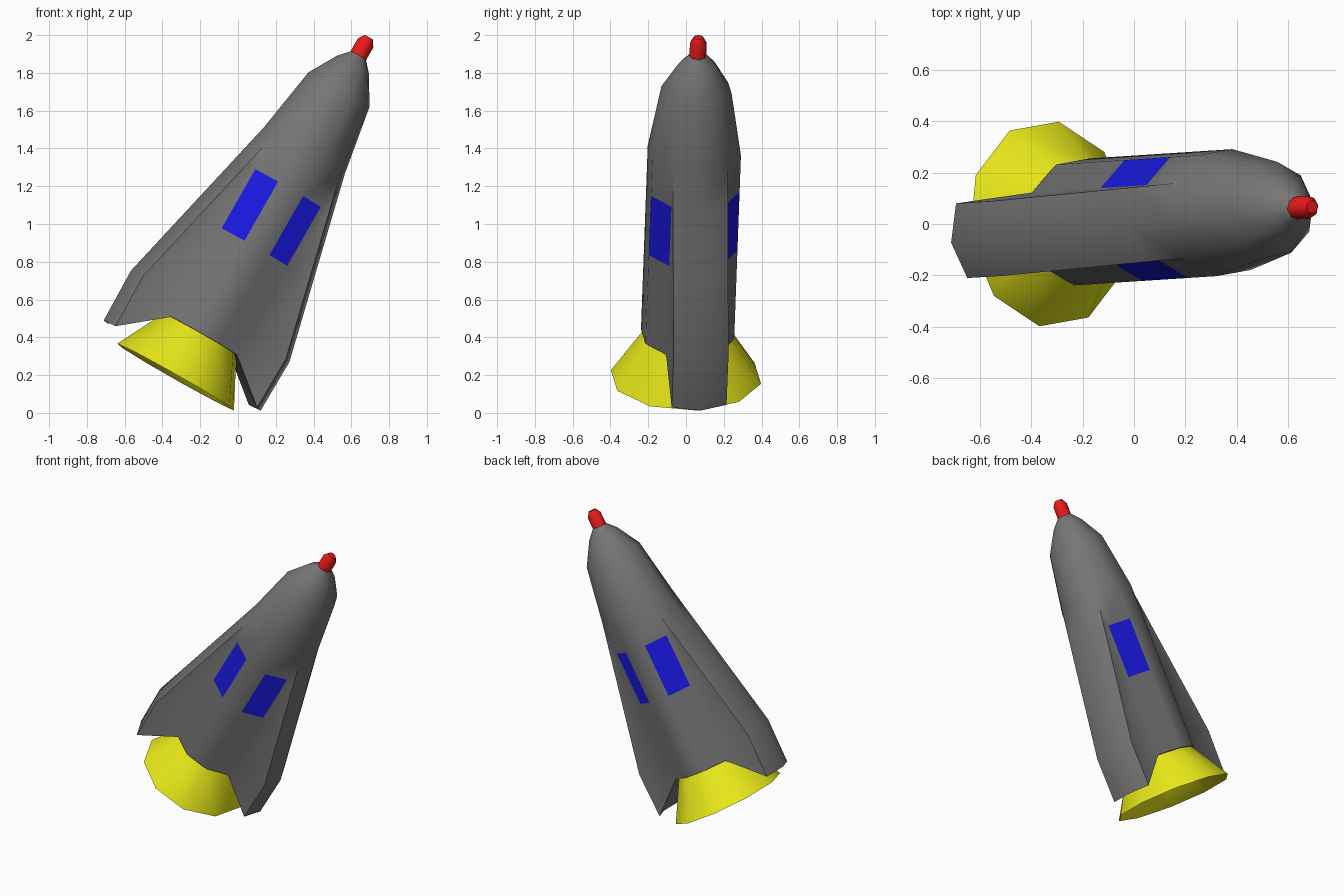
import bpy, bmesh, math
from mathutils import Vector, Matrix

cube = bpy.data.objects.get("Cube")
if cube:
    bpy.data.objects.remove(cube, do_unlink=True)


def material(name, rgb):
    m = bpy.data.materials.new(name)
    m.use_nodes = True
    m.diffuse_color = (*rgb, 1)
    m.node_tree.nodes["Principled BSDF"].inputs["Base Color"].default_value = (*rgb, 1)
    return m


GREY = material("hull grey", (0.18, 0.18, 0.18))
BLUE = material("panel blue", (0.01, 0.01, 0.8))
YELLOW = material("nozzle yellow", (0.8, 0.8, 0.01))
RED = material("tip red", (0.8, 0.01, 0.01))

# Leaning frame: x runs across the fins, z along the rocket's axis
axis = Vector((0.494, 0.032, 0.869)).normalized()
across = Vector((0.862, 0.154, -0.483))
across = (across - axis * across.dot(axis)).normalized()
depth = axis.cross(across)
FRAME = Matrix.Translation((-0.33, 0, 0.19)) @ Matrix((across, depth, axis)).transposed().to_4x4()


def finish(bm, name, mats, angle):
    bmesh.ops.remove_doubles(bm, verts=bm.verts, dist=0.0005)
    bmesh.ops.recalc_face_normals(bm, faces=bm.faces)
    bm.transform(FRAME)
    mesh = bpy.data.meshes.new(name)
    bm.to_mesh(mesh)
    bm.free()
    for m in mats:
        mesh.materials.append(m)
    obj = bpy.data.objects.new(name, mesh)
    bpy.context.collection.objects.link(obj)
    bpy.ops.object.select_all(action="DESELECT")
    obj.select_set(True)
    bpy.context.view_layer.objects.active = obj
    bpy.ops.object.shade_smooth_by_angle(angle=math.radians(angle))
    return obj


def lathe(name, profile, sides, mat, angle, closed=False):
    """Rings of (height, x radius, y radius) joined by quads."""
    bm = bmesh.new()
    rings = []
    for h, rx, ry in profile:
        turns = [math.tau * i / sides for i in range(sides)]
        rings.append([bm.verts.new((rx * math.cos(t), ry * math.sin(t), h)) for t in turns])
    for a, b in zip(rings, rings[1:]):
        for i in range(sides):
            j = (i + 1) % sides
            bm.faces.new((a[i], a[j], b[j], b[i]))
    bm.faces.new(rings[-1])
    if closed:
        bm.faces.new(rings[0])
    return finish(bm, name, [mat], angle)


# Hull: ten-sided loft whose two side edges are pulled out into fins
def hull_ring(bm, h, r, out, drop=0.0):
    pts = []
    for s in (1, -1):
        for deg, fin in ((-36, 0), (-36, 1), (0, 1), (36, 1), (36, 0), (72, 0), (108, 0)):
            t = math.radians(deg)
            pts.append((s * (r * math.cos(t) + fin * out), s * r * math.sin(t), h - fin * drop))
    return [bm.verts.new(p) for p in pts]


def fin_reach(h):
    return max(0.0, 0.24 * (1.38 - h) / 1.01)


R = 0.25
PANEL = (0.8, 1.16)
bm = bmesh.new()
rings = [hull_ring(bm, 0.26, R, 0.235, 0.19), hull_ring(bm, 0.37, R, 0.24)]
rings += [hull_ring(bm, h, R, fin_reach(h)) for h in (*PANEL, 1.38)]
rings += [hull_ring(bm, h, r, 0) for h, r in ((1.75, 0.188), (1.9, 0.1), (1.96, 0.045))]
n = len(rings[0])
for k, (a, b) in enumerate(zip(rings, rings[1:])):
    for i in range(n):
        j = (i + 1) % n
        corners = []
        for v in (a[i], a[j], b[j], b[i]):
            if all((v.co - c.co).length > 1e-5 for c in corners):
                corners.append(v)
        if len(corners) < 3:
            continue
        f = bm.faces.new(corners)
        # Blue panels sit on the facets beside the front and back ones
        if k == 2 and i % 7 in (4, 6):
            f.material_index = 1
base = rings[0]
for o in (0, 7):
    bm.faces.new(base[o:o + 5])
bm.faces.new([base[i] for i in (0, 4, 5, 6, 7, 11, 12, 13)])
finish(bm, "hull_with_fins", [GREY, BLUE], 55)

# Flared, hollow engine nozzle
lathe("nozzle", [(0.32, 0.18, 0.19), (0.24, 0.235, 0.25), (0, 0.36, 0.405),
                 (0.005, 0.345, 0.39), (0.22, 0.22, 0.235)], 10, YELLOW, 50, closed=True)

# Rounded nose tip
lathe("nose_tip", [(1.92, 0.048, 0.045), (2.035, 0.048, 0.045), (2.07, 0.026, 0.025)],
      8, RED, 60, closed=True)
